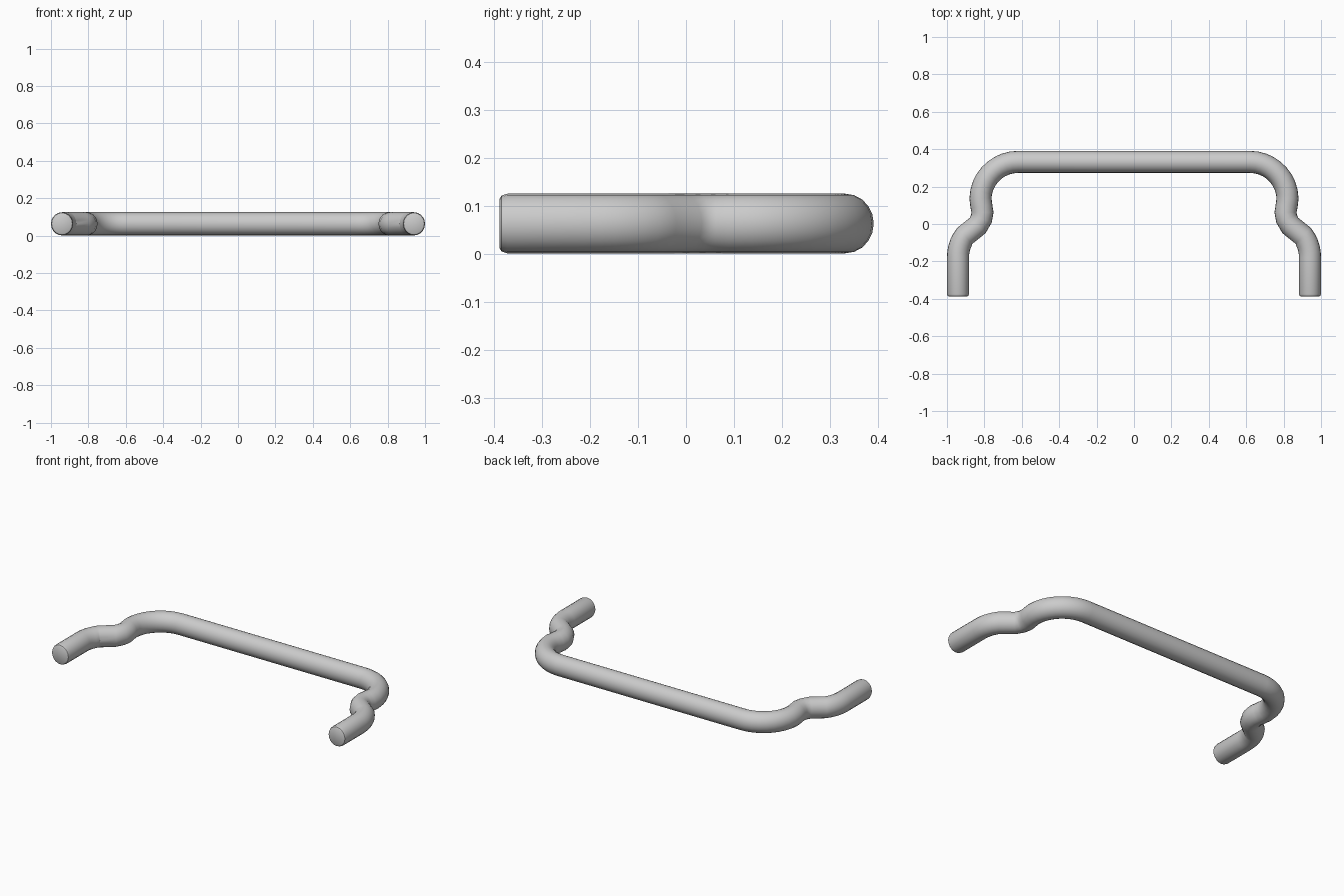
import bpy, bmesh, math
from mathutils import Vector

if "Cube" in bpy.data.objects:
    bpy.data.objects.remove(bpy.data.objects["Cube"])

RH, RV, SIDES = 0.059, 0.062, 20   # half width, half height, sides of the bar section


def arc(cx, cy, r, a0, a1, n):
    return [(cx + r * math.cos(math.radians(a0 + (a1 - a0) * i / n)),
             cy + r * math.sin(math.radians(a0 + (a1 - a0) * i / n))) for i in range(n + 1)]


# Left half of the centre line: (x, y, section scale); the first rings round the end
half = [(-0.941, -0.388, 0.84), (-0.941, -0.384, 0.94), (-0.941, -0.372, 1.0)]
# leg and outward bend
path = arc(-0.741, -0.178, 0.2, 180, 145, 5)
# kink where the foot meets the corner
path += [(-0.836, -0.008), (-0.816, 0.028), (-0.810, 0.062), (-0.816, 0.095)]
# big corner
path += arc(-0.62, 0.131, 0.201, 178, 90, 9)
half += [(x, y, 1.0) for x, y in path]
points = half + [(-x, y, s) for x, y, s in reversed(half)]

# Sweep the section along the path
bm = bmesh.new()
rings = []
for i, (x, y, s) in enumerate(points):
    a, b = points[max(i - 1, 0)], points[min(i + 1, len(points) - 1)]
    t = Vector((b[0] - a[0], b[1] - a[1], 0)).normalized()
    side = Vector((t.y, -t.x, 0))
    ring = []
    for k in range(SIDES):
        w = 2 * math.pi * k / SIDES
        p = Vector((x, y, 0.063)) + side * RH * s * math.cos(w)
        p.z += RV * s * math.sin(w)
        ring.append(bm.verts.new(p))
    rings.append(ring)
for r0, r1 in zip(rings, rings[1:]):
    for k in range(SIDES):
        j = (k + 1) % SIDES
        bm.faces.new((r0[k], r0[j], r1[j], r1[k]))
bm.faces.new(rings[0])
bm.faces.new(rings[-1])
bmesh.ops.recalc_face_normals(bm, faces=bm.faces)

mesh = bpy.data.meshes.new("bent_handle_bar")
bm.to_mesh(mesh)
bm.free()
bar = bpy.data.objects.new("bent_handle_bar", mesh)
bpy.context.collection.objects.link(bar)
bpy.context.view_layer.objects.active = bar
bar.select_set(True)
bpy.ops.object.shade_smooth_by_angle(angle=math.radians(35))
